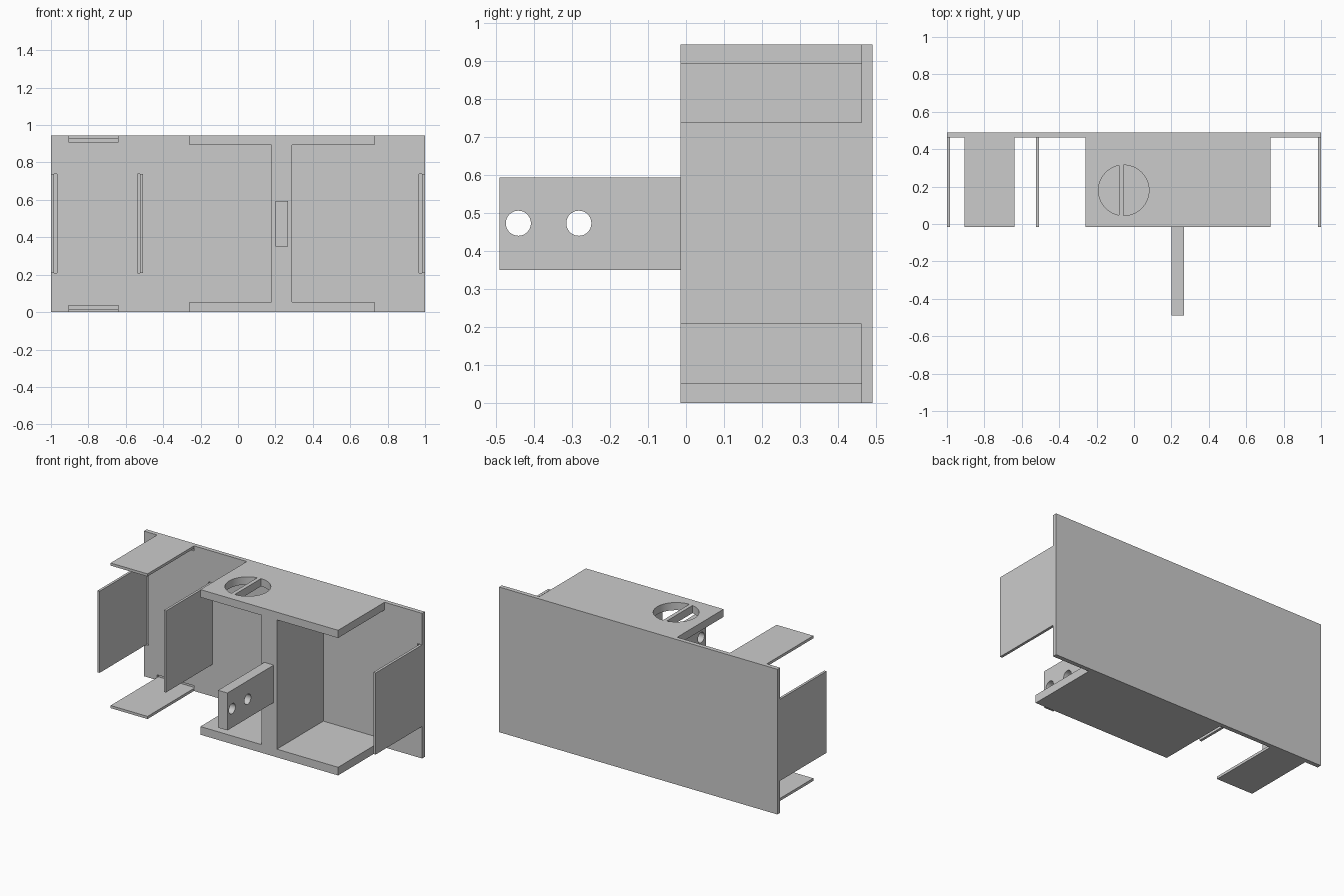
import bpy, bmesh
from math import cos, sin, pi, sqrt, acos
from mathutils import Vector

if "Cube" in bpy.data.objects:
    bpy.data.objects.remove(bpy.data.objects["Cube"])

Y0, Y1, Y2 = -0.015, 0.462, 0.49     # front of ribs, front and rear of back panel
H = 0.943


def prism(name, base, offset):
    """Extrude a closed outline of 3D points along an offset vector."""
    bm = bmesh.new()
    face = bm.faces.new([bm.verts.new(p) for p in base])
    ext = bmesh.ops.extrude_face_region(bm, geom=[face])
    verts = [g for g in ext["geom"] if isinstance(g, bmesh.types.BMVert)]
    bmesh.ops.translate(bm, verts=verts, vec=Vector(offset))
    bmesh.ops.recalc_face_normals(bm, faces=bm.faces)
    mesh = bpy.data.meshes.new(name)
    bm.to_mesh(mesh)
    bm.free()
    obj = bpy.data.objects.new(name, mesh)
    bpy.context.collection.objects.link(obj)
    return obj


def box(name, x0, x1, y0, y1, z0, z1):
    return prism(name, [(x0, y0, z0), (x1, y0, z0), (x1, y1, z0), (x0, y1, z0)],
                 (0, 0, z1 - z0))


def cut(obj, cutters):
    """Subtract the cutters, then smooth the round walls."""
    bpy.ops.object.select_all(action='DESELECT')
    bpy.context.view_layer.objects.active = obj
    obj.select_set(True)
    for c in cutters:
        c.hide_render = True
        mod = obj.modifiers.new("cut", 'BOOLEAN')
        mod.operation, mod.solver, mod.object = 'DIFFERENCE', 'EXACT', c
        bpy.ops.object.modifier_apply(modifier=mod.name)
        bpy.data.objects.remove(c)
    bpy.ops.object.shade_smooth_by_angle(angle=pi / 6)


# Back panel with shallow grooves beside the thin fins
panel = box("back_panel", -1, 1, Y1, Y2, 0, H)
D = Y1 + 0.012
grooves = [(-0.985, -0.968, 0.208, 0.738), (-0.537, -0.522, 0.208, 0.738),
           (0.968, 0.983, 0.208, 0.738),
           (-0.905, -0.64, 0.91, 0.926), (-0.905, -0.64, 0.017, 0.034)]
cut(panel, [box("groove_cutter", x0, x1, Y1 - 0.05, D, z0, z1)
            for x0, x1, z0, z1 in grooves])

# Thin upright fins
for name, x0, x1 in [("left_fin", -1, -0.984), ("middle_fin", -0.523, -0.507),
                     ("right_fin", 0.983, 1)]:
    box(name, x0, x1, Y0, Y1, 0.208, 0.738)

# Thin horizontal shelves
box("upper_shelf", -0.905, -0.64, Y0, Y1, 0.926, H)
box("lower_shelf", -0.905, -0.64, Y0, Y1, 0, 0.017)

# Beam with two wide flanges and a central web
xl, xr, wl, wr, zb, zt = -0.26, 0.73, 0.18, 0.29, 0.053, 0.893
outline = [(xl, 0), (xr, 0), (xr, zb), (wr, zb), (wr, zt), (xr, zt),
           (xr, H), (xl, H), (xl, zt), (wl, zt), (wl, zb), (xl, zb)]
beam = prism("i_beam", [(x, Y0, z) for x, z in outline], (0, Y1 - Y0, 0))


def vent_segment(x_edge, side, cx=-0.055, cy=0.18, r=0.135, n=28):
    """Part of a disc lying on one side of a straight edge."""
    a = acos(side * (x_edge - cx) / r)
    pts = [(cx + side * r * cos(-a + 2 * a * i / n),
            cy + r * sin(-a + 2 * a * i / n), zt - 0.05) for i in range(n + 1)]
    return prism("vent_cutter", pts, (0, 0, 0.2))


# Plain round vent split by a bar in the upper flange
cut(beam, [vent_segment(-0.055, 1), vent_segment(-0.08, -1)])

# Front tab with two round holes
tab = box("front_tab", 0.2, 0.267, -0.49, Y0, 0.35, 0.593)
cut(tab, [prism("hole_cutter",
                [(0.1, y + 0.033 * cos(2 * pi * i / 48),
                  0.473 + 0.033 * sin(2 * pi * i / 48)) for i in range(48)],
                (0.3, 0, 0)) for y in (-0.441, -0.282)])
